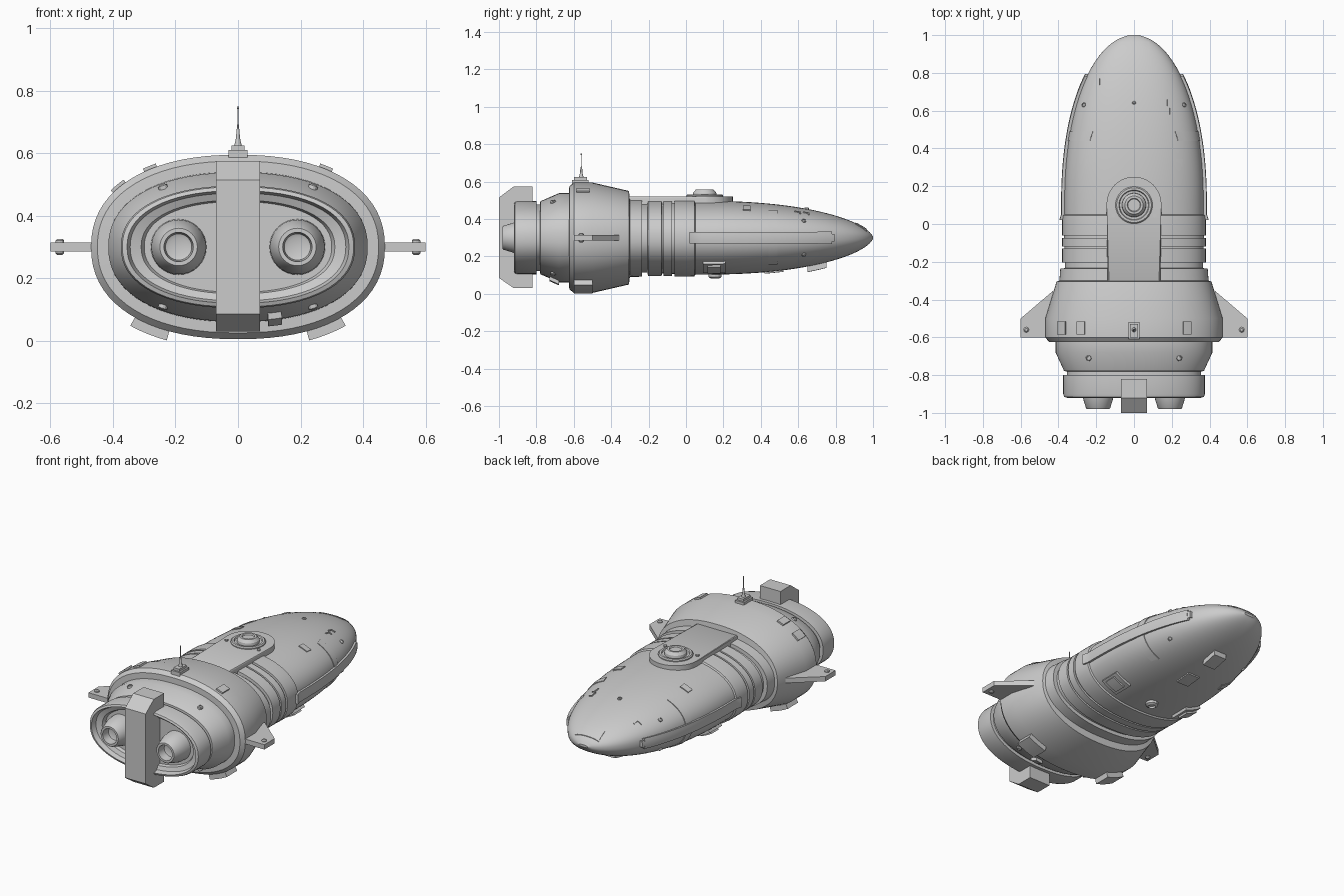
import bpy, bmesh
from math import sin, cos, pi, copysign
from mathutils import Vector

if "Cube" in bpy.data.objects:
    bpy.data.objects.remove(bpy.data.objects["Cube"])

N, CZ = 2.25, 0.30          # superellipse exponent and hull axis height


def finish(name, bm, angle=0.5):
    bmesh.ops.remove_doubles(bm, verts=bm.verts, dist=1e-6)
    bmesh.ops.recalc_face_normals(bm, faces=bm.faces)
    me = bpy.data.meshes.new(name)
    bm.to_mesh(me)
    bm.free()
    ob = bpy.data.objects.new(name, me)
    bpy.context.collection.objects.link(ob)
    bpy.ops.object.select_all(action='DESELECT')
    ob.select_set(True)
    bpy.context.view_layer.objects.active = ob
    bpy.ops.object.shade_smooth_by_angle(angle=angle)
    return ob


def skin(bm, loops):
    """Bridge closed loops of points and cap both ends."""
    rows = [[bm.verts.new(p) for p in l] for l in loops]
    for a, b in zip(rows, rows[1:]):
        for i in range(len(a)):
            j = (i + 1) % len(a)
            bm.faces.new((a[i], a[j], b[j], b[i]))
    bm.faces.new(rows[0])
    bm.faces.new(rows[-1])


def oval(y, w, h, seg=72):
    pts = []
    for i in range(seg):
        c, s = cos(2 * pi * i / seg), sin(2 * pi * i / seg)
        pts.append((w * copysign(abs(c) ** (2 / N), c), y, CZ + h * copysign(abs(s) ** (2 / N), s)))
    return pts


def lathe(name, prof, loc, axis, seg=32):
    rot = Vector((0, 0, 1)).rotation_difference(Vector(axis))
    bm = bmesh.new()
    skin(bm, [[Vector(loc) + rot @ Vector((r * cos(2 * pi * i / seg), r * sin(2 * pi * i / seg), h))
               for i in range(seg)] for r, h in prof])
    return finish(name, bm)


def prism(name, pts, axis, lo, hi, bevel=0.0):
    put = {'x': lambda a, b, c: (c, a, b), 'z': lambda a, b, c: (a, b, c)}[axis]
    bm = bmesh.new()
    skin(bm, [[put(a, b, c) for a, b in pts] for c in (lo, hi)])
    if bevel:
        edges = [e for e in bm.edges if all(abs(v.co.z - hi) < 1e-6 for v in e.verts)]
        bmesh.ops.bevel(bm, geom=edges, offset=bevel, segments=2, profile=0.5, affect='EDGES')
    return finish(name, bm)


# Hull stations: (y, half width, half height)
stern = [(-0.92, 0.355, 0.18), (-0.915, 0.37, 0.192), (-0.90, 0.375, 0.196), (-0.80, 0.375, 0.196),
         (-0.799, 0.355, 0.178), (-0.78, 0.355, 0.178), (-0.779, 0.37, 0.195), (-0.68, 0.415, 0.238),
         (-0.625, 0.415, 0.24), (-0.624, 0.45, 0.275), (-0.60, 0.47, 0.295), (-0.50, 0.47, 0.295),
         (-0.305, 0.41, 0.25), (-0.30, 0.395, 0.21), (-0.235, 0.39, 0.208), (-0.234, 0.365, 0.187),
         (-0.205, 0.365, 0.187), (-0.204, 0.38, 0.205), (-0.13, 0.38, 0.205), (-0.129, 0.368, 0.19),
         (-0.12, 0.368, 0.19), (-0.119, 0.38, 0.205), (-0.075, 0.38, 0.205), (-0.074, 0.37, 0.193),
         (-0.062, 0.37, 0.193), (-0.061, 0.38, 0.208), (0.02, 0.38, 0.208), (0.045, 0.378, 0.206),
         (0.05, 0.37, 0.197), (0.1, 0.37, 0.197)]
nose = []
for i in range(1, 25):
    u = sin(pi / 2 * i / 25) * 0.9985
    u = min(u, 0.9955)
    k = 1 - u ** 2.2
    nose.append((0.1 + 0.9 * u, 0.37 * k ** 0.5, 0.197 * k ** 0.6))
nose = [n for i, n in enumerate(nose) if i == 0 or n[0] > nose[i - 1][0]]
nose.append((1.0, nose[-1][1] * 0.85, nose[-1][2] * 0.6))
outer = stern + nose
recess = [(-0.86, 0.30, 0.145), (-0.88, 0.31, 0.15), (-0.89, 0.345, 0.172)]
bm = bmesh.new()
skin(bm, [oval(*r) for r in recess + outer])
finish("hull", bm)


def size_at(y):
    for a, b in zip(outer, outer[1:]):
        if a[0] <= y <= b[0]:
            t = (y - a[0]) / (b[0] - a[0])
            return a[1] + t * (b[1] - a[1]), a[2] + t * (b[2] - a[2])
    return outer[-1][1:]


def on_hull(y, a, mode, off):
    """Point off the hull: a is x for top/bottom, z for left/right."""
    w, h = size_at(y)
    if mode in ('top', 'bottom'):
        x = max(-w * 0.98, min(w * 0.98, a))
        z = h * (1 - (abs(x) / w) ** N) ** (1 / N) * (1 if mode == 'top' else -1)
    else:
        z = max(-h * 0.98, min(h * 0.98, a - CZ))
        x = w * (1 - (abs(z) / h) ** N) ** (1 / N) * (1 if mode == 'right' else -1)
    n = Vector((copysign(abs(x) ** (N - 1) / w ** N, x), 0, copysign(abs(z) ** (N - 1) / h ** N, z))).normalized()
    return Vector((x, y, CZ + z)) + n * off, n


def patch(name, y0, y1, a0, a1, mode, h, ny=3, na=4):
    """Raised plate that follows the hull surface."""
    loops = []
    for i in range(ny + 1):
        y = y0 + (y1 - y0) * i / ny
        aa = [a0 + (a1 - a0) * j / na for j in range(na + 1)]
        loops.append([on_hull(y, a, mode, h)[0] for a in aa] +
                     [on_hull(y, a, mode, -0.012)[0] for a in reversed(aa)])
    bm = bmesh.new()
    skin(bm, loops)
    return finish(name, bm)


def stud(name, y, x, mode, r=0.012, h=0.008):
    p, n = on_hull(y, x, mode, 0)
    lathe(name, [(r, -0.015), (r, h * 0.6), (r * 0.6, h), (r * 0.5, h * 0.5)], p, n, 12)


# Stern block and dorsal spine
prism("stern_fin", [(-1, 0.085), (-0.92, 0.03), (-0.82, 0.03), (-0.82, 0.575), (-0.92, 0.575), (-1, 0.515)],
      'x', -0.07, 0.07)
arc = [(0.145 * cos(pi * i / 24), 0.105 + 0.145 * sin(pi * i / 24)) for i in range(25)]
prism("dorsal_spine", [(0.14, -0.31)] + arc + [(-0.14, -0.31)], 'z', 0.44, 0.52, 0.008)

# Dorsal turret
lathe("turret", [(0.098, 0.5), (0.098, 0.526), (0.092, 0.532), (0.08, 0.532), (0.076, 0.524), (0.064, 0.524),
                 (0.062, 0.54), (0.048, 0.557), (0.036, 0.557), (0.032, 0.55)], (0, 0.1, 0), (0, 0, 1), 40)

# Antenna
prism("antenna_base", [(-0.03, -0.61), (0.03, -0.61), (0.03, -0.52), (-0.03, -0.52)], 'z', 0.575, 0.61)
prism("antenna_block", [(-0.02, -0.6), (0.02, -0.6), (0.02, -0.53), (-0.02, -0.53)], 'z', 0.6, 0.625)
lathe("antenna_mast", [(0.013, 0.62), (0.006, 0.65), (0.005, 0.675), (0.0025, 0.68), (0.002, 0.742),
                       (0.0035, 0.743), (0.0035, 0.75)], (0, -0.56, 0), (0, 0, 1), 12)

# Mirrored parts
for s, side in ((1, 'right'), (-1, 'left')):
    lathe("engine_nozzle_" + side, [(0.09, 0.84), (0.087, 0.90), (0.064, 0.975), (0.06, 0.98), (0.047, 0.98),
                                    (0.042, 0.93), (0.03, 0.925)], (0.19 * s, 0, CZ), (0, -1, 0))
    prism("wing_" + side, [(0.43 * s, -0.355), (0.6 * s, -0.5), (0.6 * s, -0.6), (0.43 * s, -0.6)],
          'z', 0.285, 0.315)
    lathe("wing_bolt_" + side, [(0.008, 0.274), (0.014, 0.28), (0.014, 0.32), (0.008, 0.326)],
          (0.57 * s, -0.56, 0), (0, 0, 1), 12)
    lathe("turret_bolt_" + side, [(0.01, 0.5), (0.01, 0.527)], (0.11 * s, 0.045, 0), (0, 0, 1), 10)
    # side rails with a raised core, and hull bands
    patch("side_rail_" + side, 0.02, 0.78, 0.272, 0.328, side, 0.016, 24, 4)
    patch("side_rail_tip_" + side, 0.775, 0.795, 0.282, 0.318, side, 0.015, 2, 4)
    patch("hull_band_" + side, 0.44, 0.49, 0.16, 0.445, side, 0.004, 3, 16)
    # hull panels and studs
    patch("top_panel_" + side, 0.305, 0.345, 0.2 * s, 0.255 * s, 'top', 0.006)
    patch("side_pod_" + side, 0.09, 0.21, 0.2 * s, 0.3 * s, 'bottom', 0.016)
    patch("side_pod_cap_" + side, 0.115, 0.185, 0.22 * s, 0.29 * s, 'bottom', 0.026)
    patch("collar_panel_" + side, -0.585, -0.515, 0.26 * s, 0.3 * s, 'top', 0.01)
    patch("collar_foot_" + side, -0.6, -0.5, 0.22 * s, 0.33 * s, 'bottom', 0.03)
    stud("nose_stud_" + side, 0.63, 0.265 * s, 'top')
    stud("belly_stud_" + side, 0.63, 0.265 * s, 'bottom')
    for m in ('top', 'bottom'):
        stud("stern_stud_" + m + "_" + side, -0.71, 0.24 * s, m, 0.015, 0.01)

# One-off details
patch("collar_outer_panel", -0.585, -0.515, -0.4, -0.36, 'top', 0.01)
patch("nose_window", 0.905, 0.965, -0.08, 0.08, 'top', 0.004, 4, 10)
stud("nose_center_stud", 0.645, 0.0, 'top')
for i, (y0, y1, x0, x1) in enumerate([(0.735, 0.742, -0.215, -0.18), (0.735, 0.77, -0.187, -0.18),
                                      (0.625, 0.66, 0.175, 0.182), (0.653, 0.66, 0.175, 0.2),
                                      (0.58, 0.615, 0.188, 0.195), (0.608, 0.615, 0.188, 0.21)]):
    patch("nose_bracket_%d" % i, y0, y1, x0, x1, 'top', 0.005)
patch("stern_belly_box", -0.73, -0.68, 0.095, 0.138, 'bottom', 0.02)
patch("belly_box", 0.65, 0.75, -0.04, 0.04, 'bottom', 0.03)
patch("belly_hatch", 0.42, 0.52, -0.04, 0.04, 'bottom', 0.008)
stud("belly_port", 0.155, 0.0, 'bottom', 0.035, 0.022)
